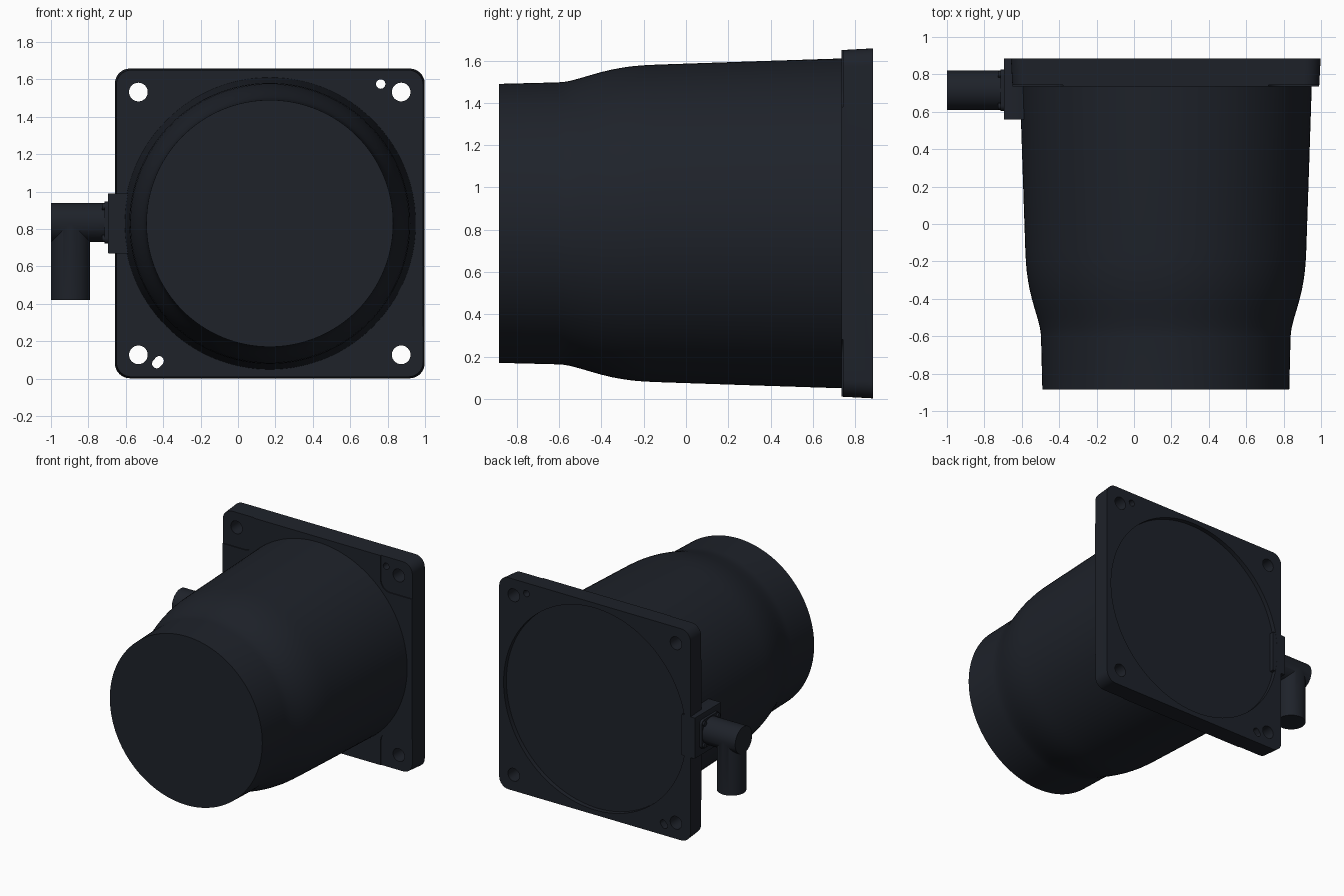
import bpy, bmesh
from math import sin, cos, pi, radians

if "Cube" in bpy.data.objects:
    bpy.data.objects.remove(bpy.data.objects["Cube"])

CX, CZ = 0.17, 0.83   # housing axis, running along y

mat = bpy.data.materials.new("dark_plastic")
mat.diffuse_color = (0.013, 0.016, 0.023, 1)
mat.use_nodes = True
mat.node_tree.nodes["Principled BSDF"].inputs["Base Color"].default_value = mat.diffuse_color


def make_object(name, bm):
    bmesh.ops.recalc_face_normals(bm, faces=bm.faces)
    me = bpy.data.meshes.new(name)
    bm.to_mesh(me)
    bm.free()
    ob = bpy.data.objects.new(name, me)
    bpy.context.collection.objects.link(ob)
    me.materials.append(mat)
    return ob


def loft(name, rings):
    """Skin a list of equal-length point rings and cap both ends."""
    bm = bmesh.new()
    vs = [[bm.verts.new(p) for p in r] for r in rings]
    n = len(vs[0])
    for a, b in zip(vs, vs[1:]):
        for i in range(n):
            bm.faces.new((a[i], a[(i + 1) % n], b[(i + 1) % n], b[i]))
    bm.faces.new(vs[0])
    bm.faces.new(vs[-1])
    return make_object(name, bm)


def rounded_rect(w, h, r, steps=8):
    pts = []
    for k, (sx, sy) in enumerate([(1, 1), (-1, 1), (-1, -1), (1, -1)]):
        for i in range(steps + 1):
            a = (k + i / steps) * pi / 2
            pts.append((sx * (w / 2 - r) + r * cos(a), sy * (h / 2 - r) + r * sin(a)))
    return pts


def circle(r, n=48):
    return [(r * cos(2 * pi * i / n), r * sin(2 * pi * i / n)) for i in range(n)]


def prism(name, outline, x, z, y0, y1, angle=0):
    """Extrude an x-z outline along y."""
    c, s = cos(angle), sin(angle)
    return loft(name, [[(x + u * c - v * s, y, z + u * s + v * c) for u, v in outline]
                       for y in (y0, y1)])


def along_x(name, outline, y, z, x0, x1):
    return loft(name, [[(x, y + u, z + v) for u, v in outline] for x in (x0, x1)])


def boolean(ob, other, op):
    m = ob.modifiers.new("bool", 'BOOLEAN')
    m.operation, m.object, m.solver = op, other, 'EXACT'
    bpy.context.view_layer.objects.active = ob
    bpy.ops.object.modifier_apply(modifier=m.name)
    bpy.data.objects.remove(other)


def smooth(ob, angle=30):
    bpy.ops.object.select_all(action='DESELECT')
    ob.select_set(True)
    bpy.context.view_layer.objects.active = ob
    bpy.ops.object.shade_smooth_by_angle(angle=radians(angle))


# square mounting flange with a slight draft
plate = loft("mounting_flange", [
    [(CX + u, y, CZ + v) for u, v in rounded_rect(s, s, 0.08)]
    for y, s in ((0.735, 1.64), (0.885, 1.656))])

# shallow corner pads and bolt holes
for sx in (-1, 1):
    for sz in (-1, 1):
        pad = prism("pad_cutter", rounded_rect(0.4, 0.4, 0.08),
                    CX + sx * 0.75, CZ + sz * 0.75, 0.6, 0.742)
        boolean(plate, pad, 'DIFFERENCE')
        hole = prism("hole_cutter", circle(0.05, 32),
                     CX + sx * 0.7025, CZ + sz * 0.7025, 0.6, 1.0)
        boolean(plate, hole, 'DIFFERENCE')

# locating hole and slot
boolean(plate, prism("pin_cutter", circle(0.025, 24), 0.763, 1.575, 0.6, 1.0), 'DIFFERENCE')
boolean(plate, prism("slot_cutter", rounded_rect(0.07, 0.05, 0.0245), -0.428, 0.088,
                     0.6, 1.0, radians(50)), 'DIFFERENCE')
# round recess in the back face
boolean(plate, prism("recess_cutter", circle(0.79, 128), CX, CZ, 0.85, 1.0), 'DIFFERENCE')
smooth(plate)

# turned housing body: narrow spigot, shoulder, tapered barrel
profile = [(-0.885, 0.660), (-0.61, 0.667), (-0.58, 0.669), (-0.55, 0.674),
           (-0.50, 0.687), (-0.45, 0.702), (-0.40, 0.716), (-0.35, 0.728),
           (-0.30, 0.737), (-0.25, 0.744), (-0.20, 0.748), (-0.14, 0.751),
           (0.30, 0.766), (0.76, 0.781)]
body = loft("housing_body", [[(CX + u, y, CZ + v) for u, v in circle(r, 128)]
                             for y, r in profile])
smooth(body)

# side block that carries the outlet
block = prism("outlet_block", rounded_rect(0.115, 0.32, 0.004, 2), -0.6375, 0.83, 0.56, 0.884)
smooth(block)

# small outlet flange with screws
PY, PZ = 0.715, 0.835
flange = along_x("outlet_flange", rounded_rect(0.22, 0.225, 0.03), PY, PZ, -0.715, -0.69)
smooth(flange)
for i, (sy, sz) in enumerate([(-1, -1), (-1, 1), (1, -1), (1, 1)]):
    screw = along_x("flange_screw_%d" % (i + 1), circle(0.018, 16),
                    PY + sy * 0.085, PZ + sz * 0.085, -0.728, -0.70)
    smooth(screw)

# square-cornered pipe elbow: two equal crossing cylinders
elbow = along_x("outlet_elbow", circle(0.105, 64), PY, PZ, -1.0, -0.70)
drop = loft("drop_pipe", [[(-0.895 + u, PY + v, z) for u, v in circle(0.1048, 64)]
                          for z in (0.42, PZ)])
boolean(elbow, drop, 'UNION')
smooth(elbow)
